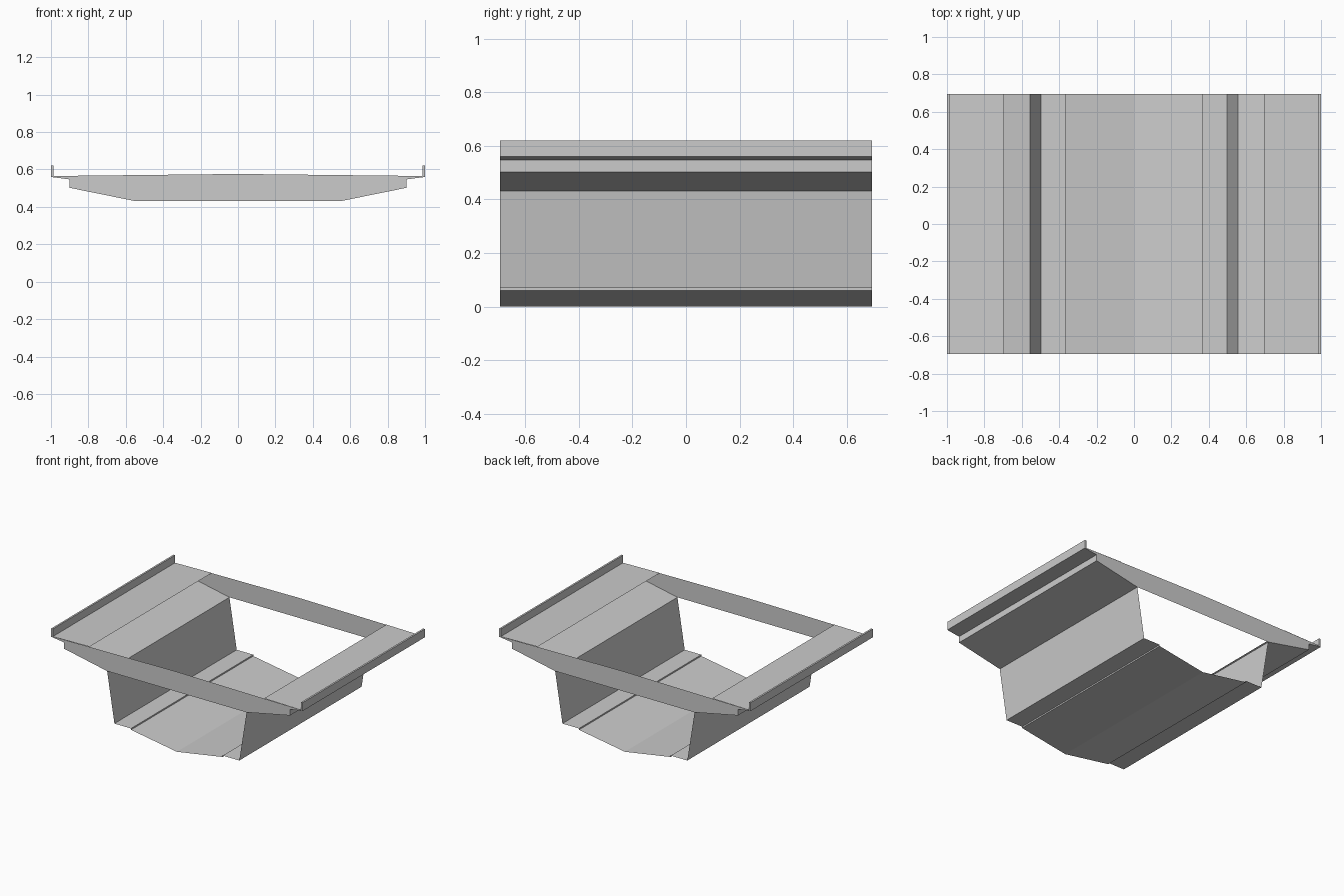
import bpy, bmesh

if "Cube" in bpy.data.objects:
    bpy.data.objects.remove(bpy.data.objects["Cube"])

HALF = 0.695  # half length along y


def make(name, verts, faces, mirror_axis):
    bm = bmesh.new()
    vs = [bm.verts.new(v) for v in verts]
    for f in faces:
        bm.faces.new([vs[i] for i in f])
    mesh = bpy.data.meshes.new(name)
    bm.to_mesh(mesh)
    bm.free()
    ob = bpy.data.objects.new(name, mesh)
    bpy.context.collection.objects.link(ob)
    mod = ob.modifiers.new("mirror", 'MIRROR')
    mod.use_axis = [a == mirror_axis for a in "xyz"]
    mod.merge_threshold = 0.0001
    return ob


def sheet(name, profile):
    """Thin sheet: xz profile swept along y, mirrored to the other side."""
    n = len(profile)
    verts = [(x, y, z) for y in (-HALF, HALF) for x, z in profile]
    faces = [(i, i + 1, n + i + 1, n + i) for i in range(n - 1)]
    return make(name, verts, faces, 'x')


# Cross-section, right half, from deck opening round to the bottom centre
deck = [(0.695, 0.570), (0.987, 0.565)]
parapet = [(0.987, 0.565), (0.987, 0.62), (1.0, 0.62), (1.0, 0.56)]
cantilever = [(1.0, 0.56), (0.9, 0.547), (0.9, 0.502), (0.555, 0.432)]
web = [(0.555, 0.432), (0.497, 0.07)]
bottom = [(0.497, 0.07), (0.365, 0.07), (0.365, 0.06), (0.0, 0.0)]

sheet("deck_strips", deck)
sheet("edge_parapets", parapet)
sheet("cantilever_undersides", cantilever)
sheet("side_webs", web)
sheet("bottom_slab", bottom)

# End plates closing the deck thickness at front and back
half = deck[1:] + parapet[1:] + cantilever[1:]
outline = [(0, 0.576)] + half + [(-x, z) for x, z in reversed(half)]
outline.reverse()
make("end_plates", [(x, -HALF, z) for x, z in outline],
     [range(len(outline))], 'y')
